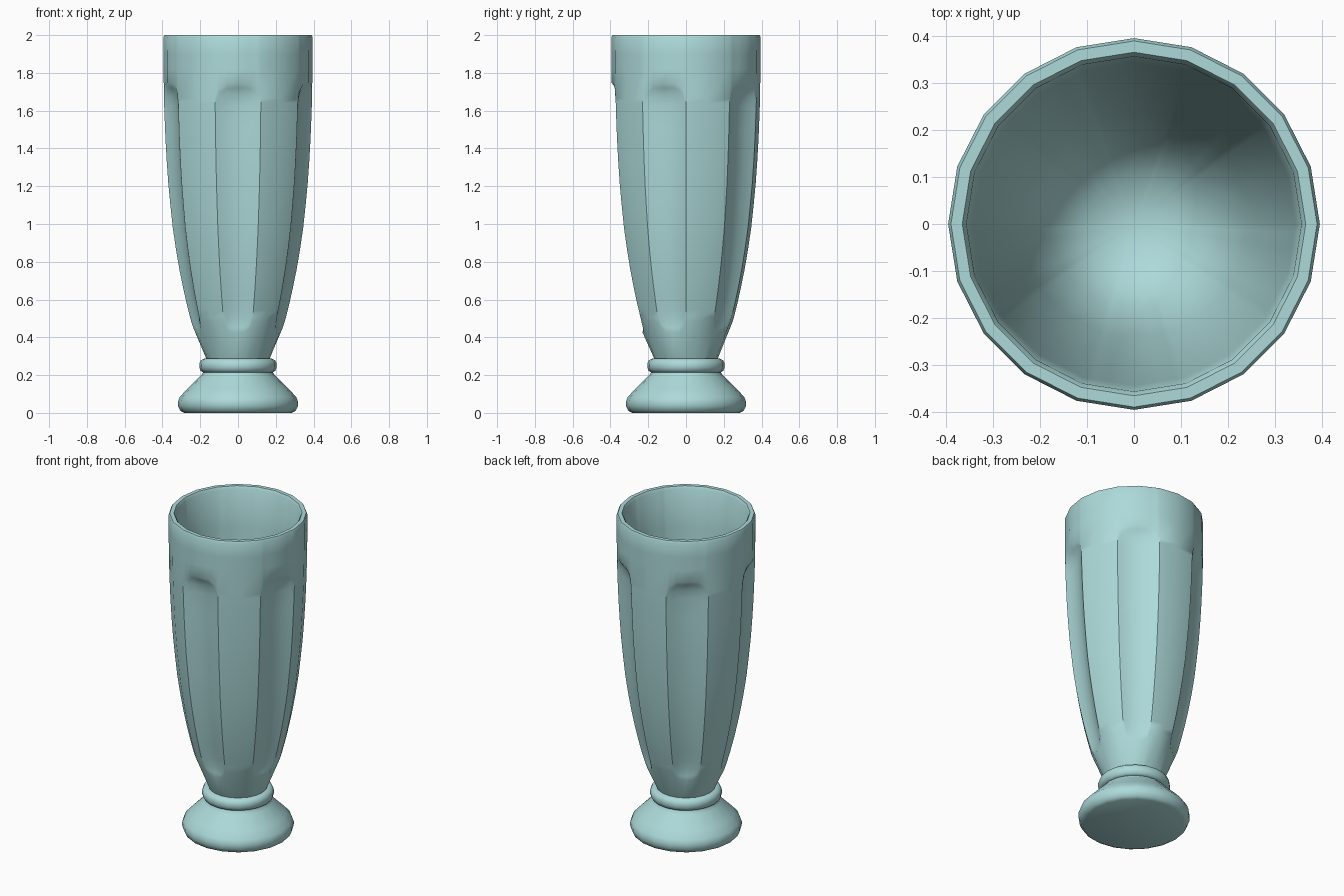
import bpy, bmesh
from math import sin, cos, pi, radians

if "Cube" in bpy.data.objects:
    bpy.data.objects.remove(bpy.data.objects["Cube"])

SIDES = 20
STEP = 360 / SIDES


def interp(table, z):
    # smooth-enough linear lookup of radius by height
    for (z0, r0), (z1, r1) in zip(table, table[1:]):
        if z <= z1:
            return r0 + (r1 - r0) * (z - z0) / (z1 - z0)
    return table[-1][1]


def facet(r, a):
    # radius on a 20-sided polygon with corner radius r at angle a (degrees)
    return r * cos(radians(STEP / 2)) / cos(radians(a % STEP - STEP / 2))


def make(name, columns, angle):
    # columns: list of closed-round columns, each a list of points from bottom to top
    bm = bmesh.new()
    grid = [[bm.verts.new(p) for p in col] for col in columns]
    n = len(grid)
    for i in range(n):
        a, b = grid[i], grid[(i + 1) % n]
        for j in range(len(a) - 1):
            bm.faces.new((a[j], b[j], b[j + 1], a[j + 1]))
    bmesh.ops.remove_doubles(bm, verts=bm.verts, dist=1e-5)
    bmesh.ops.recalc_face_normals(bm, faces=bm.faces)
    me = bpy.data.meshes.new(name)
    bm.to_mesh(me)
    bm.free()
    ob = bpy.data.objects.new(name, me)
    bpy.context.collection.objects.link(ob)
    ob.data.materials.append(mat)
    bpy.ops.object.select_all(action='DESELECT')
    ob.select_set(True)
    bpy.context.view_layer.objects.active = ob
    bpy.ops.object.shade_smooth_by_angle(angle=radians(angle))
    return ob


def point(r, deg, z):
    return (r * cos(radians(deg)), r * sin(radians(deg)), z)


mat = bpy.data.materials.new("pale_glass")
mat.diffuse_color = (0.42, 0.70, 0.70, 1)
mat.use_nodes = True
mat.node_tree.nodes["Principled BSDF"].inputs["Base Color"].default_value = mat.diffuse_color

# Bowl: outer wall with five scooped flutes, rounded rim and hollow inside
outer = [(.28, .165), (.43, .232), (.5, .252), (.6, .277), (.7, .299), (.8, .318),
         (.9, .334), (1.0, .348), (1.2, .368), (1.4, .382), (1.6, .390), (1.75, .394), (2, .395)]
inner = [(.395, 2.0 - .012), (.389, 2), (.365, 2), (.356, 1.985), (.343, 1.75), (.325, 1.4),
         (.29, 1.0), (.24, .7), (.18, .5), (.1, .42), (0, .4)]
# flute outline: column angle -> bottom and top height (rounded corners)
outline = {0: (.425, 1.747), 9: (.427, 1.745), 15: (.445, 1.72), 18: (.485, 1.665), 36: (.485, 1.665)}
ts = [0, .02, .05, .09, .15, .23, .32, .42, .52, .62, .72, .82, .91, .95, .98, 1]
scoop = {0: 0, .02: .45, .05: .85, .95: .85, .98: .45, 1: 0}

columns = []
for k in range(5):
    for a in (-18, -15, -9, 0, 9, 15, 18, 36):
        deg = -90 + 72 * k + a
        zb, zt = outline[abs(a)]
        col = [point(0, 0, .28), point(facet(.165, a), deg, .28)]
        for t in ts:
            z = zb + (zt - zb) * t
            r = interp(outer, z)
            rad = facet(r, a)
            if abs(a) < 18:
                floor = r * cos(radians(18)) / cos(radians(a)) - .065 * r * (1 - (a / 18) ** 2)
                rad += (floor - rad) * scoop.get(t, 1)
            col.append(point(rad, deg, z))
        for z in (1.82, 1.9):
            col.append(point(facet(interp(outer, z), a), deg, z))
        col += [point(facet(r, a), deg, z) for r, z in inner]
        columns.append(col)
make("fluted_bowl", columns, 35)

# Foot and neck ring, turned from profiles
foot = [(0, 0), (.285, 0), (.305, .01), (.317, .035), (.318, .06), (.308, .085),
        (.27, .125), (.2, .195), (.183, .215), (.183, .235), (0, .235)]
ring = [(0, .215), (.185, .215), (.197, .222), (.205, .24), (.205, .26), (.197, .278),
        (.18, .287), (.15, .287), (0, .287)]
for name, profile in (("foot", foot), ("neck_ring", ring)):
    make(name, [[point(r, i * STEP, z) for r, z in profile] for i in range(SIDES)], 50)
